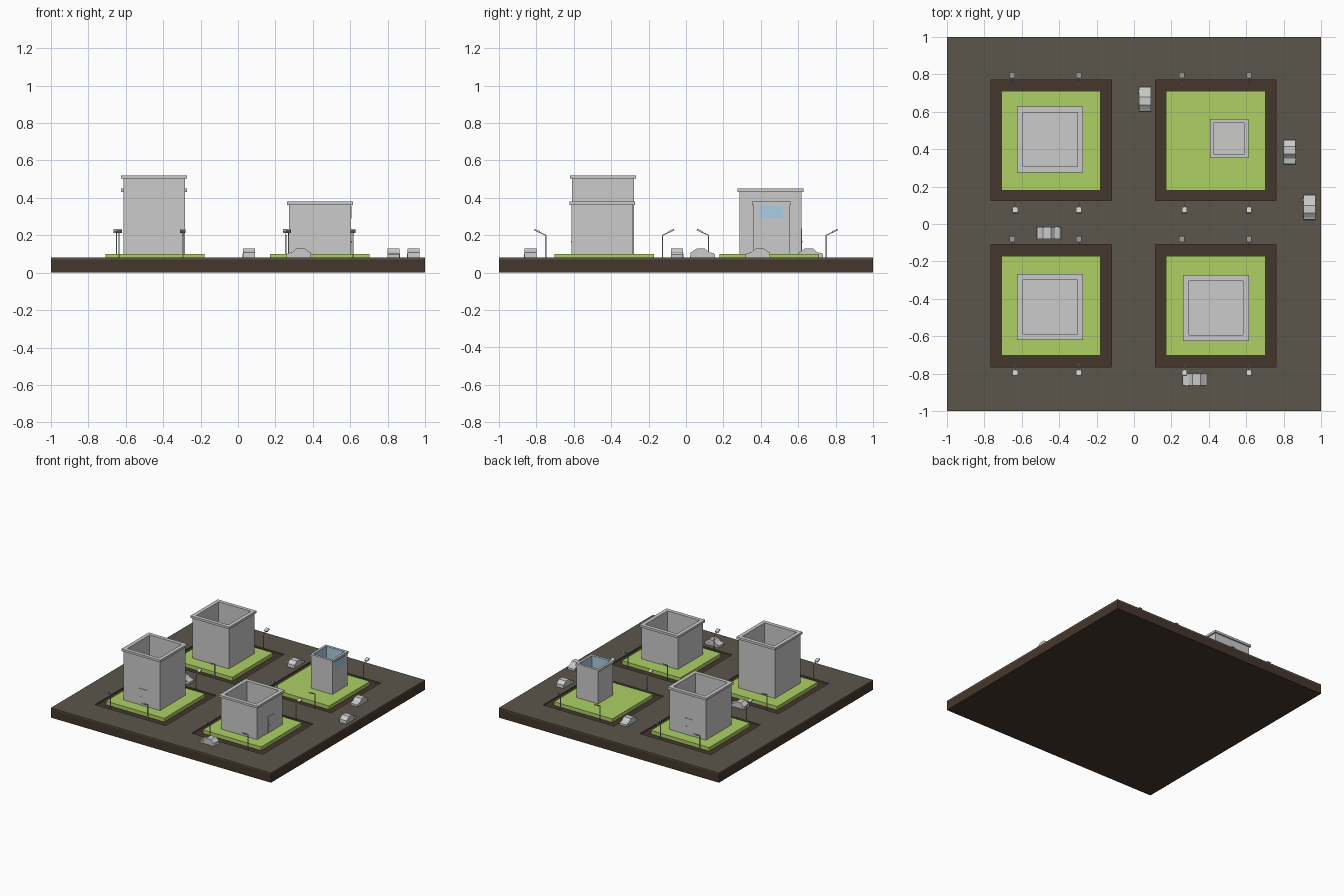
import bpy, bmesh, math
from mathutils import Vector, Matrix

if "Cube" in bpy.data.objects:
    bpy.data.objects.remove(bpy.data.objects["Cube"])


def mat(name, rgb):
    m = bpy.data.materials.new(name)
    m.diffuse_color = (*rgb, 1)
    m.use_nodes = True
    m.node_tree.nodes["Principled BSDF"].inputs["Base Color"].default_value = m.diffuse_color
    return m


SOIL = mat("soil", (0.06, 0.038, 0.025))
ASPHALT = mat("asphalt", (0.105, 0.092, 0.072))
GRASS = mat("grass", (0.42, 0.64, 0.13))
GLASS = mat("glass", (0.40, 0.62, 0.78))


def finish(name, bm, material=None, matrix=None):
    bmesh.ops.recalc_face_normals(bm, faces=bm.faces)
    me = bpy.data.meshes.new(name)
    bm.to_mesh(me)
    bm.free()
    ob = bpy.data.objects.new(name, me)
    bpy.context.collection.objects.link(ob)
    if material:
        me.materials.append(material)
    if matrix:
        ob.matrix_world = matrix
    return ob


def add_box(bm, lo, hi):
    lo, hi = Vector(lo), Vector(hi)
    m = Matrix.Translation((lo + hi) / 2) @ Matrix.Diagonal((*(hi - lo), 1))
    bmesh.ops.create_cube(bm, size=1, matrix=m)


def box(name, lo, hi, material=None, matrix=None):
    bm = bmesh.new()
    add_box(bm, lo, hi)
    return finish(name, bm, material, matrix)


def ring(name, cx, cy, outer, inner, z0, z1, material=None):
    # square frame with an open middle
    bm = bmesh.new()
    loops = []
    for r, z in ((outer, z0), (outer, z1), (inner, z1), (inner, z0)):
        loops.append([bm.verts.new((cx + sx * r, cy + sy * r, z))
                      for sx, sy in ((-1, -1), (1, -1), (1, 1), (-1, 1))])
    for i in range(4):
        a, b = loops[i], loops[(i + 1) % 4]
        for k in range(4):
            n = (k + 1) % 4
            bm.faces.new((a[k], a[n], b[n], b[k]))
    return finish(name, bm, material)


# ground slab
box("ground_slab", (-1, -1, 0), (1, 1, 0.07), SOIL)

# road sheet: a grid with the four block openings left out
xs = [-1, -0.765, -0.12, 0.115, 0.76, 1]
ys = [-1, -0.765, -0.11, 0.125, 0.77, 1]
bm = bmesh.new()
grid = [[bm.verts.new((x, y, 0.07)) for y in ys] for x in xs]
cells = [bm.faces.new((grid[i][j], grid[i + 1][j], grid[i + 1][j + 1], grid[i][j + 1]))
         for i in range(5) for j in range(5) if not (i in (1, 3) and j in (1, 3))]
top = bmesh.ops.extrude_face_region(bm, geom=cells)["geom"]
bmesh.ops.translate(bm, vec=(0, 0, 0.01), verts=[g for g in top if isinstance(g, bmesh.types.BMVert)])
finish("road", bm, ASPHALT)

# lawns
for bx in (-0.443, 0.437):
    for by in (-0.437, 0.445):
        box("lawn", (bx - 0.265, by - 0.265, 0.07), (bx + 0.265, by + 0.265, 0.10), GRASS)


def door(cx, cy, half, turn):
    # frame, panel and handle, turned onto one wall
    m = Matrix.Translation((cx, cy, 0)) @ Matrix.Rotation(turn, 4, 'Z')
    w, x0 = half + 0.004, 0.015
    bm = bmesh.new()
    add_box(bm, (x0 - 0.038, -w, 0.10), (x0 - 0.03, -half + 0.002, 0.235))
    add_box(bm, (x0 + 0.03, -w, 0.10), (x0 + 0.038, -half + 0.002, 0.235))
    add_box(bm, (x0 - 0.03, -w, 0.227), (x0 + 0.03, -half + 0.002, 0.235))
    finish("door_frame", bm, None, m)
    box("door_panel", (x0 - 0.03, -half - 0.002, 0.10), (x0 + 0.03, -half + 0.002, 0.227), None, m)
    box("door_handle", (x0 - 0.026, -w - 0.003, 0.16), (x0 - 0.019, -half, 0.17), None, m)


def building(name, cx, cy, height, half, rim, wall):
    # hollow shell with floor and overhanging parapet
    inner = half - wall
    ring(name + "_walls", cx, cy, half, inner, 0.10, height - 0.018)
    ring(name + "_parapet", cx, cy, rim, inner, height - 0.018, height)
    box(name + "_floor", (cx - inner, cy - inner, 0.10), (cx + inner, cy + inner, 0.106))


# three large buildings with doors
for name, cx, cy, h, turn in (("tower", -0.448, -0.444, 0.52, 0),
                              ("low_block", 0.438, -0.448, 0.38, math.pi / 2),
                              ("mid_block", -0.448, 0.452, 0.45, math.pi)):
    building(name, cx, cy, h, 0.165, 0.176, 0.02)
    door(cx, cy, 0.165, turn)

# small kiosk with glazing inside and one outer window
kx, ky = 0.508, 0.457
building("kiosk", kx, ky, 0.38, 0.097, 0.103, 0.013)
ring("kiosk_glazing", kx, ky, 0.085, 0.082, 0.29, 0.378, GLASS)
box("kiosk_window", (kx + 0.09, ky - 0.065, 0.29), (kx + 0.099, ky + 0.065, 0.355), GLASS)

# street lamps: pole, slanted arm and tilted head
def lamp(x, y, d):
    bm = bmesh.new()
    add_box(bm, (x - 0.003, y - 0.003, 0.07), (x + 0.003, y + 0.003, 0.20))
    tilt = Matrix.Translation((x, y, 0.20)) @ Matrix.Rotation(0 if d > 0 else math.pi, 4, 'Z') \
        @ Matrix.Rotation(math.radians(25), 4, 'X')
    bmesh.ops.create_cube(bm, size=1, matrix=tilt @ Matrix.Translation((0, 0.025, 0))
                          @ Matrix.Diagonal((0.005, 0.055, 0.005, 1)))
    finish("lamp_post", bm)
    box("lamp_head", (-0.014, 0.036, -0.003), (0.014, 0.068, 0.006), None, tilt)


for y, d in ((0.75, 1), (0.12, -1), (-0.125, 1), (-0.75, -1)):
    for x in ((-0.65, -0.295, 0.255, 0.615) if d > 0 else (-0.635, -0.295, 0.27, 0.615)):
        lamp(x, y, d)

# cars: side profile extruded across, bonnet towards local +x
PROFILE = [(-0.066, 0.082), (0.066, 0.082), (0.066, 0.098), (0.058, 0.104), (0.034, 0.109),
           (0.012, 0.130), (-0.030, 0.130), (-0.054, 0.112), (-0.064, 0.108)]
for cx, cy, deg in ((0.058, 0.667, 90), (0.832, 0.385, -90), (0.937, 0.088, 90),
                    (-0.455, -0.047, 0), (0.325, -0.832, 180)):
    bm = bmesh.new()
    side = bm.faces.new([bm.verts.new((x, -0.032, z)) for x, z in PROFILE])
    ext = bmesh.ops.extrude_face_region(bm, geom=[side])["geom"]
    bmesh.ops.translate(bm, vec=(0, 0.064, 0), verts=[g for g in ext if isinstance(g, bmesh.types.BMVert)])
    m = Matrix.Translation((cx, cy, 0)) @ Matrix.Rotation(math.radians(deg), 4, 'Z')
    finish("car_body", bm, None, m)
    # wheels
    bm = bmesh.new()
    for wx in (-0.04, 0.04):
        for wy in (-0.029, 0.029):
            bmesh.ops.create_cone(bm, cap_ends=True, segments=10, radius1=0.011, radius2=0.011, depth=0.008,
                                  matrix=Matrix.Translation((wx, wy, 0.091)) @ Matrix.Rotation(math.pi / 2, 4, 'X'))
    finish("car_wheels", bm, None, m)
